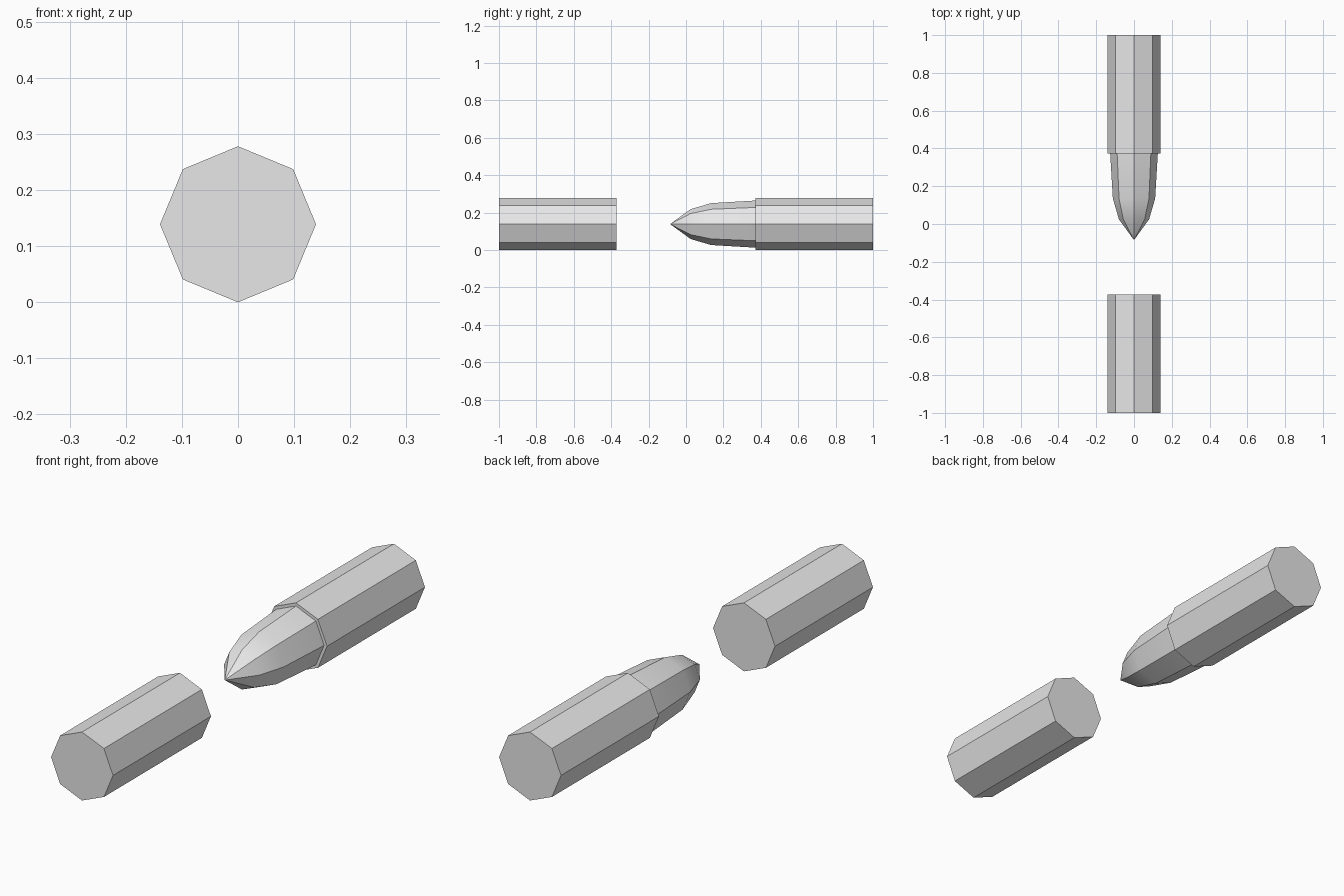
import bpy
import bmesh
from math import cos, sin, pi, radians

cube = bpy.data.objects.get("Cube")
if cube:
    bpy.data.objects.remove(cube, do_unlink=True)

SIDES = 8
RADIUS = 0.139

grey = bpy.data.materials.new("light_grey")
grey.use_nodes = True
colour = (0.8, 0.8, 0.8, 1)
grey.diffuse_color = colour
grey.node_tree.nodes["Principled BSDF"].inputs["Base Color"].default_value = colour


def lathe(name, profile):
    """Octagonal body along y from (y, radius) pairs; zero radius makes a point."""
    bm = bmesh.new()
    rings = []
    for y, r in profile:
        count = SIDES if r else 1
        rings.append([bm.verts.new((r * cos(2 * pi * i / SIDES), y,
                                    RADIUS + r * sin(2 * pi * i / SIDES)))
                      for i in range(count)])
    for a, b in zip(rings, rings[1:]):
        for i in range(SIDES):
            j = (i + 1) % SIDES
            quad = [a[i % len(a)], a[j % len(a)], b[j % len(b)], b[i % len(b)]]
            bm.faces.new(list(dict.fromkeys(quad)))
    for ring in (rings[0], rings[-1]):
        if len(ring) > 1:
            bm.faces.new(ring)
    bmesh.ops.recalc_face_normals(bm, faces=bm.faces)
    mesh = bpy.data.meshes.new(name)
    bm.to_mesh(mesh)
    bm.free()
    mesh.materials.append(grey)
    obj = bpy.data.objects.new(name, mesh)
    bpy.context.collection.objects.link(obj)
    bpy.ops.object.select_all(action='DESELECT')
    obj.select_set(True)
    bpy.context.view_layer.objects.active = obj
    bpy.ops.object.shade_smooth_by_angle(angle=radians(25))
    return obj


# Separate front cylinder
lathe("front_casing", [(-1, RADIUS), (-0.372, RADIUS)])

# Rear cylinder with the narrower pointed tip set into it
lathe("rear_casing", [(0.372, RADIUS), (1, RADIUS)])
lathe("pointed_tip", [(-0.085, 0), (0.025, 0.08), (0.135, 0.112), (0.372, 0.126)])
